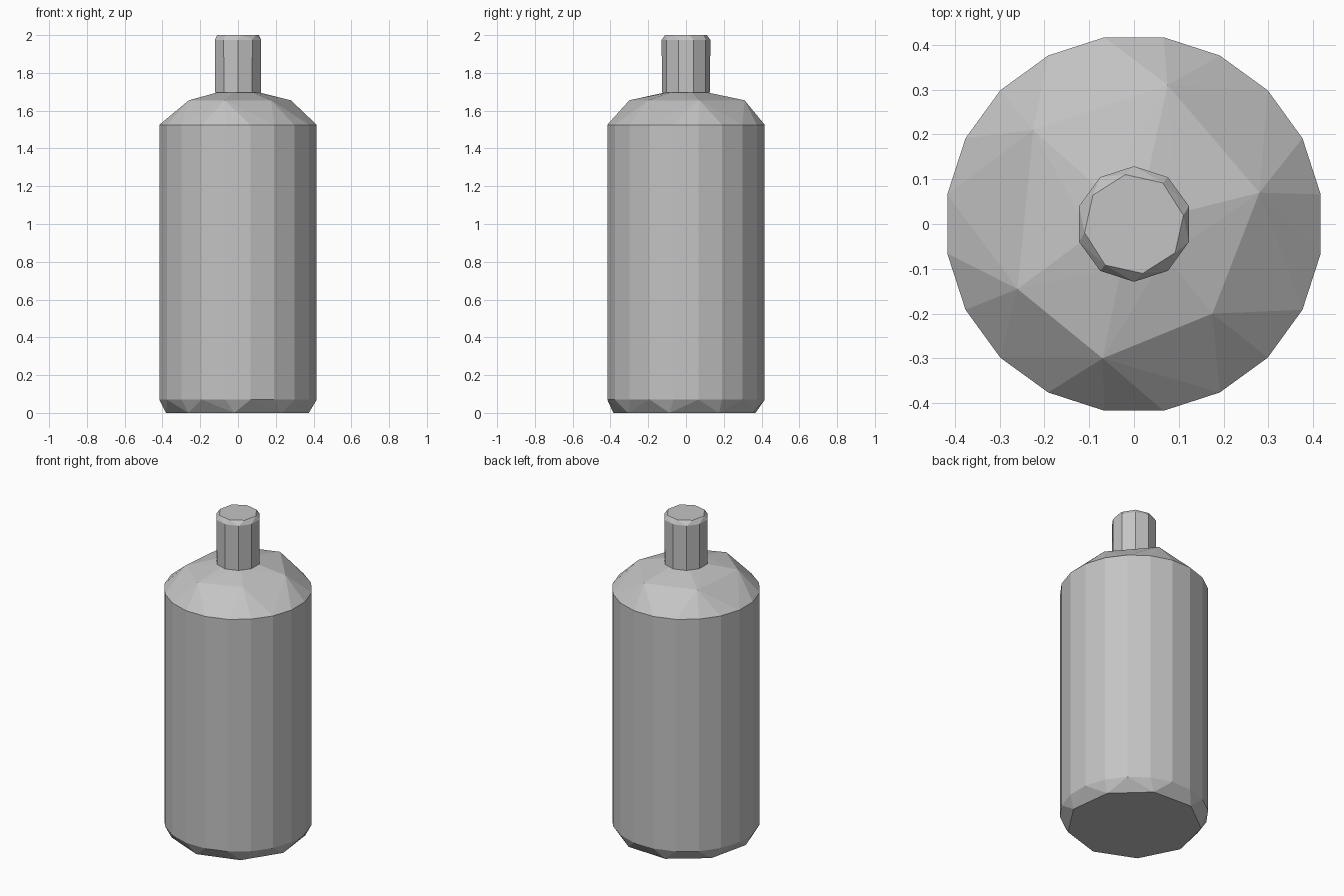
import bpy
import bmesh
from math import sin, cos, radians, tau

cube = bpy.data.objects.get("Cube")
if cube:
    bpy.data.objects.remove(cube, do_unlink=True)

GREY = (0.55, 0.55, 0.55, 1)
metal = bpy.data.materials.new("plain grey")
metal.use_nodes = True
metal.diffuse_color = GREY
metal.node_tree.nodes["Principled BSDF"].inputs["Base Color"].default_value = GREY


def ring(radius, z, sides, start=0.0):
    """Points evenly spaced on a circle; start is in degrees."""
    return [(radius * cos(radians(start) + tau * i / sides),
             radius * sin(radians(start) + tau * i / sides), z) for i in range(sides)]


def faceted_solid(name, points):
    """Wrap the rings in a convex skin and merge its flat areas."""
    bm = bmesh.new()
    verts = [bm.verts.new(p) for p in points]
    hull = bmesh.ops.convex_hull(bm, input=verts)
    loose = [v for v in hull["geom_interior"] if isinstance(v, bmesh.types.BMVert)]
    bmesh.ops.delete(bm, geom=loose, context="VERTS")
    bmesh.ops.dissolve_limit(bm, angle_limit=radians(1), verts=bm.verts[:], edges=bm.edges[:])
    bmesh.ops.recalc_face_normals(bm, faces=bm.faces[:])
    mesh = bpy.data.meshes.new(name)
    bm.to_mesh(mesh)
    bm.free()
    mesh.materials.append(metal)
    obj = bpy.data.objects.new(name, mesh)
    bpy.context.collection.objects.link(obj)
    return obj


# Cylinder body: chamfered foot, straight wall, coarse six-point shoulder
shoulder = [(0.28, 0.07), (0.175, -0.2), (-0.07, -0.3),
            (-0.26, -0.145), (-0.225, 0.21), (0.075, 0.31)]
body = ring(0.385, 0, 9, 27) + ring(0.422, 0.07, 20, 9) + ring(0.422, 1.525, 20, 9)
body += [(x, y, 1.655) for x, y in shoulder] + ring(0.1, 1.7, 6, 14)
faceted_solid("cylinder_body", body)

# Valve neck: short post with a narrow chamfer at the top
neck = ring(0.127, 1.695, 10, 18) + ring(0.129, 1.975, 10, 18) + ring(0.112, 2.0, 8, 10)
faceted_solid("valve_neck", neck)
